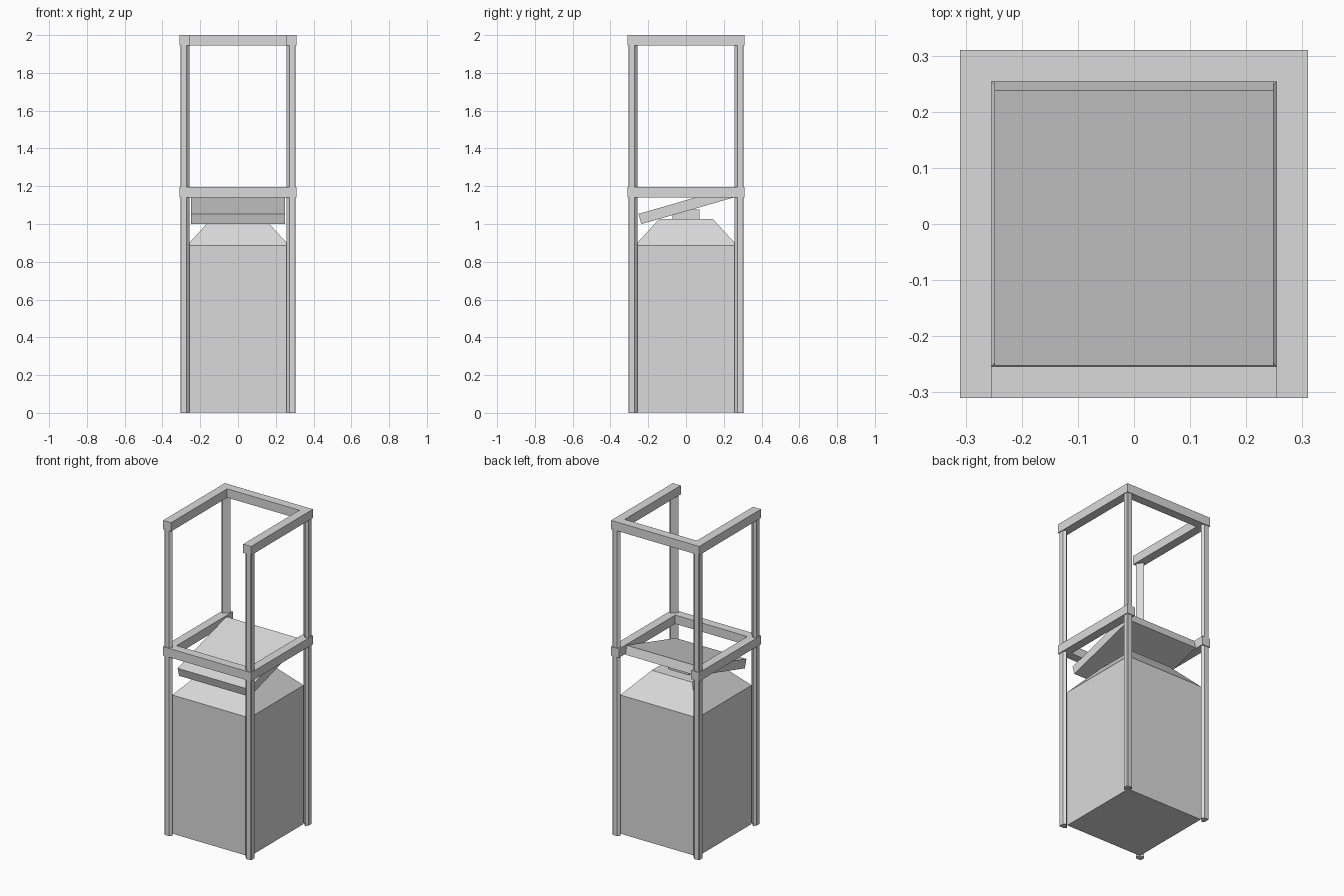
import bpy, bmesh
from math import atan2
from mathutils import Matrix, Vector

cube = bpy.data.objects.get("Cube")
if cube:
    bpy.data.objects.remove(cube, do_unlink=True)

GREY = (0.7, 0.7, 0.7, 1)
grey = bpy.data.materials.new("light_grey")
grey.use_nodes = True
grey.diffuse_color = GREY
grey.node_tree.nodes["Principled BSDF"].inputs["Base Color"].default_value = GREY


def finish(name, bm):
    bmesh.ops.recalc_face_normals(bm, faces=bm.faces)
    mesh = bpy.data.meshes.new(name)
    bm.to_mesh(mesh)
    bm.free()
    mesh.materials.append(grey)
    obj = bpy.data.objects.new(name, mesh)
    bpy.context.collection.objects.link(obj)


def box(name, low, high, turn=Matrix.Identity(3)):
    low, high = Vector(low), Vector(high)
    bm = bmesh.new()
    bmesh.ops.create_cube(bm, size=1)
    bmesh.ops.scale(bm, vec=high - low, verts=bm.verts)
    bmesh.ops.rotate(bm, matrix=turn, verts=bm.verts)
    bmesh.ops.translate(bm, vec=(low + high) / 2, verts=bm.verts)
    finish(name, bm)


def loft(name, outline, levels):
    """Stack scaled copies of an outline; levels are (height, scale) pairs."""
    bm = bmesh.new()
    rings = [[bm.verts.new((x * s, y * s, z)) for x, y in outline] for z, s in levels]
    for lower, upper in zip(rings, rings[1:]):
        for i in range(len(outline)):
            bm.faces.new((lower[i - 1], lower[i], upper[i], upper[i - 1]))
    bm.faces.new(rings[0])
    bm.faces.new(rings[-1])
    finish(name, bm)


OUT, INN = 0.31, 0.254      # frame limits
MID, TOP = 1.141, 1.944     # undersides of the rails
RAIL = 0.056

# Bin body with a tapered shoulder
B = 0.272
loft("bin_body", [(-B, -B), (B, -B), (B, B), (-B, B)],
     [(0.003, 1), (0.885, 1), (1.027, 0.52)])

# Neck on the shoulder
box("neck", (-0.072, -0.072, 1.02), (0.072, 0.072, 1.076))

# Tilted plate resting above the neck
tilt = atan2(0.14, 0.487)
centre = Vector((0, 0.001, 1.097))
half = Vector((0.249, 0.255, 0.028))
box("tilted_plate", centre - half, centre + half, Matrix.Rotation(tilt, 3, "X"))

# Five-sided corner posts, flat inside, with a blunted outer edge
a, b, c, d, e = 0.258, 0.272, 0.291, 0.301, 0.305
section = [(a, c), (c, a), (e, b), (e, d), (d, e), (b, e)]
for sx, side in ((-1, "right"), (1, "left")):
    for sy, end in ((-1, "front"), (1, "back")):
        loft(f"{end}_{side}_post", [(x * sx, y * sy) for x, y in section],
             [(0, 1), (TOP + 0.02, 1)])

# Side rails at both levels
for z, level in ((MID, "middle"), (TOP, "top")):
    for sx, side in ((-1, "right"), (1, "left")):
        x0, x1 = sorted((sx * INN, sx * OUT))
        box(f"{level}_{side}_rail", (x0, -OUT, z), (x1, OUT, z + RAIL))

# Cross rails: front at the middle, back at the top
box("middle_front_rail", (-INN, -OUT, MID), (INN, -INN, MID + RAIL))
box("top_back_rail", (-INN, INN, TOP), (INN, OUT, TOP + RAIL))
